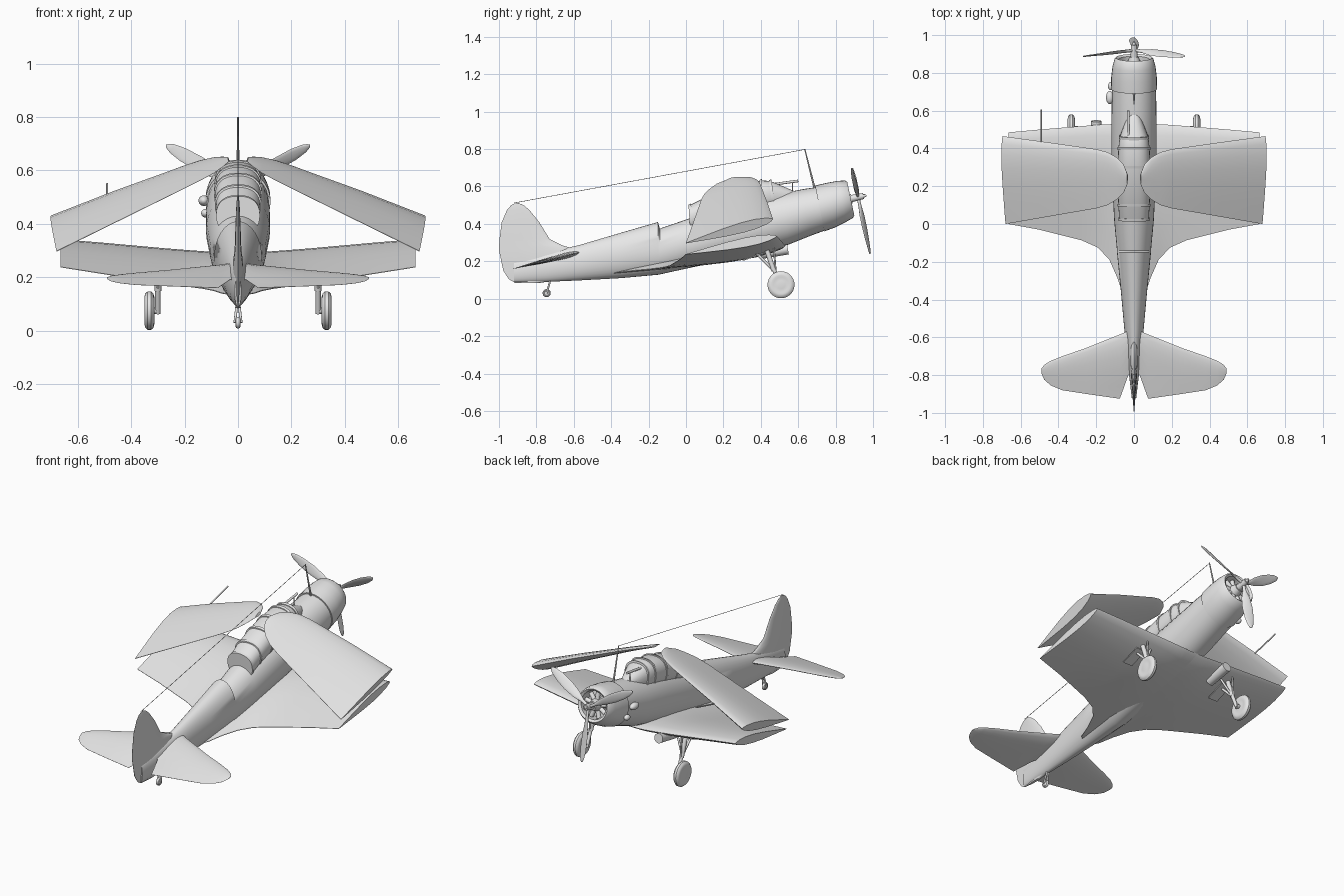
import bpy, bmesh, math
from mathutils import Vector, Matrix

cube = bpy.data.objects.get("Cube")
if cube:
    bpy.data.objects.remove(cube)

grey = bpy.data.materials.new("light grey")
grey.use_nodes = True
grey.diffuse_color = (0.8, 0.8, 0.8, 1)
grey.node_tree.nodes["Principled BSDF"].inputs["Base Color"].default_value = (0.8, 0.8, 0.8, 1)

AXIS = Vector((0, math.cos(0.21), math.sin(0.21)))   # thrust line, nose raised
UP = Vector((0, -AXIS.z, AXIS.y))
SIDE = Vector((1, 0, 0))


def finish(name, bm, mirror=False, sharp=35):
    """Turn a bmesh into a smooth object, optionally mirrored left to right."""
    bmesh.ops.recalc_face_normals(bm, faces=bm.faces)
    mesh = bpy.data.meshes.new(name)
    bm.to_mesh(mesh)
    bm.free()
    mesh.materials.append(grey)
    mesh.shade_smooth()
    mesh.set_sharp_from_angle(angle=math.radians(sharp))
    obj = bpy.data.objects.new(name, mesh)
    bpy.context.collection.objects.link(obj)
    if mirror:
        obj.modifiers.new("mirror", 'MIRROR').use_mirror_merge = False


def loft(bm, rings):
    """Skin a run of equal rings and cap both ends."""
    loops = [[bm.verts.new(p) for p in ring] for ring in rings]
    count = len(loops[0])
    for a, b in zip(loops, loops[1:]):
        for i in range(count):
            j = (i + 1) % count
            bm.faces.new((a[i], a[j], b[j], b[i]))
    bm.faces.new(loops[0])
    bm.faces.new(loops[-1])


def hull_ring(y_top, z_top, y_bot, z_bot, half, power=1.0, count=32):
    """Oval ring spanned by its top point, bottom point and half width."""
    top, bot = Vector((0, y_top, z_top)), Vector((0, y_bot, z_bot))
    mid, rise = (top + bot) / 2, (top - bot) / 2
    ring = []
    for i in range(count):
        a = math.tau * i / count
        c, s = math.cos(a), math.sin(a)
        ring.append(mid + SIDE * math.copysign(abs(s) ** power, s) * half
                    + rise * math.copysign(abs(c) ** power, c))
    return ring


def foil(tail, lead, thick, normal):
    """Aerofoil section between trailing and leading edge."""
    tail, lead, normal = Vector(tail), Vector(lead), Vector(normal).normalized()
    shape = [(0.02, .28), (.08, .62), (.2, .93), (.35, 1), (.55, .82), (.8, .4), (1, .04)]
    upper = [lead.lerp(tail, t) + normal * h * thick / 2 for t, h in shape]
    lower = [lead.lerp(tail, t) - normal * h * thick / 2 for t, h in reversed(shape)]
    return [lead] + upper + lower


def rod(bm, start, end, r1, r2=None, sides=12):
    """Round bar between two points."""
    start, end = Vector(start), Vector(end)
    span = end - start
    turn = span.to_track_quat('Z', 'Y').to_matrix().to_4x4()
    bmesh.ops.create_cone(bm, cap_ends=True, segments=sides, radius1=r1,
                          radius2=r1 if r2 is None else r2, depth=span.length,
                          matrix=Matrix.Translation((start + end) / 2) @ turn)


def ball(bm, centre, size):
    bmesh.ops.create_uvsphere(bm, u_segments=20, v_segments=12, radius=1,
                              matrix=Matrix.Translation(centre) @ Matrix.Diagonal((*size, 1)))


def wheel(bm, centre, radius, width):
    """Lathed tyre with a domed hub, axle along x."""
    profile = [(-.5, .3), (-.42, .55), (-.5, .68), (-.4, .88), (-.16, .99),
               (.16, .99), (.4, .88), (.5, .68), (.42, .55), (.5, .3)]
    loft(bm, [[Vector(centre) + Vector((w * width, r * radius * math.cos(math.tau * i / 28),
               r * radius * math.sin(math.tau * i / 28))) for i in range(28)] for w, r in profile])


# Fuselage, with a step down into the rear cockpit
bm = bmesh.new()
loft(bm, [hull_ring(*s) for s in [
    (.72, .60, .77, .375, .115), (.62, .585, .67, .338, .118), (.5, .56, .55, .29, .12),
    (.3, .52, .32, .228, .12), (.02, .43, .02, .165, .105), (-.14, .375, -.14, .13, .09),
    (-.15, .41, -.15, .128, .09), (-.35, .352, -.35, .11, .07), (-.57, .287, -.57, .098, .05),
    (-.75, .245, -.75, .09, .032), (-.92, .2, -.92, .088, .012)]])
finish("fuselage", bm)

# Cowling with a rolled lip and recessed face
bm = bmesh.new()
loft(bm, [hull_ring(*s) for s in [
    (.69, .605, .74, .36, .122), (.75, .619, .8, .382, .121), (.81, .63, .855, .41, .114),
    (.85, .632, .892, .432, .104), (.862, .625, .9, .445, .096), (.855, .613, .888, .456, .082),
    (.79, .6, .823, .44, .078)]])
finish("cowling", bm)

# Radial engine inside the cowling
bm = bmesh.new()
hub = Vector((0, .92, .543))
rod(bm, hub - AXIS * .11, hub - AXIS * .035, .045, .025, 24)
for i in range(9):
    a = math.tau * i / 9
    out = SIDE * math.sin(a) + UP * math.cos(a)
    base = hub - AXIS * .08
    rod(bm, base + out * .03, base + out * .074, .013)
finish("engine", bm)

# Propeller: hub and three twisted blades
bm = bmesh.new()
rod(bm, hub - AXIS * .05, hub + AXIS * .03, .02, .016, 16)
rod(bm, hub + AXIS * .03, hub + AXIS * .045, .01, .006, 12)
for k in range(3):
    a = math.tau * (k + .5) / 3
    out = SIDE * math.sin(a) + UP * math.cos(a)
    across = SIDE * math.cos(a) - UP * math.sin(a)
    rings = []
    for r, half, twist in [(.01, .008, 45), (.05, .01, 42), (.1, .023, 33), (.17, .029, 26),
                           (.24, .026, 20), (.285, .018, 17), (.305, .009, 16), (.311, .002, 15)]:
        t = math.radians(twist)
        chord = across * math.cos(t) + AXIS * math.sin(t)
        flat = AXIS * math.cos(t) - across * math.sin(t)
        thick = .008 if r < .08 else .004
        rings.append([hub + out * r + chord * half * math.cos(b) + flat * min(thick, half) * math.sin(b)
                      for b in [math.tau * i / 12 for i in range(12)]])
    loft(bm, rings)
finish("propeller", bm)

# Canopy shell with raised frame hoops
canopy = [(.02, .5, .03, .36, .078), (.1, .54, .1, .4, .083), (.2, .583, .2, .43, .086),
          (.3, .614, .3, .45, .086), (.4, .632, .4, .47, .083), (.45, .63, .47, .48, .076),
          (.58, .575, .59, .5, .03)]
bm = bmesh.new()
loft(bm, [hull_ring(*s, .85) for s in canopy])
finish("canopy", bm, sharp=25)
bm = bmesh.new()
for yt, zt, yb, zb, half in canopy[:-1]:
    loft(bm, [hull_ring(yt + d, zt + .006 + d * .35, yb + d, zb, half + .004, .85)
              for d in (-.007, .007)])
finish("canopy_frames", bm)

# Fixed inner wings, flowing into the fuselage at the trailing edge
bm = bmesh.new()
loft(bm, [foil((x, yt, zt), (x, yl, zl), th, (0, -.2, 1)) for x, yt, zt, yl, zl, th in [
    (0, -.42, .13, .53, .28, .07), (.06, -.37, .14, .53, .28, .075), (.09, -.28, .15, .53, .282, .075),
    (.13, -.19, .158, .528, .285, .075), (.19, -.125, .166, .525, .29, .072),
    (.28, -.085, .178, .518, .298, .068), (.5, -.03, .212, .5, .32, .058),
    (.665, 0, .238, .485, .335, .05)]])
finish("inner_wing", bm, True)

# Outer wings folded up and over the back, thinning towards the tip
bm = bmesh.new()
loft(bm, [foil((xt, yt, zt), (xl, yl, zl), .014 + xl * .065, (.38, -.25, .9))
          for xt, yt, zt, xl, yl, zl in [
    (.68, 0, .297, .695, .465, .425), (.45, .04, .41, .46, .433, .52),
    (.2, .083, .533, .2, .396, .617), (.14, .1, .563, .14, .38, .637),
    (.09, .13, .59, .09, .352, .648), (.055, .165, .615, .055, .315, .65),
    (.035, .21, .633, .035, .265, .645)]])
finish("folded_outer_wing", bm, True)

# Tailplane
bm = bmesh.new()
loft(bm, [foil((x, yt, .16 + (yt + .925) * .247), (x, yl, .16 + (yl + .925) * .247), th, (0, -.24, 1))
          for x, yt, yl, th in [
    (0, -.8, -.56, .03), (.03, -.8, -.565, .03), (.075, -.925, -.585, .028), (.25, -.9, -.655, .022),
    (.38, -.88, -.7, .017), (.44, -.855, -.724, .013), (.475, -.825, -.745, .009), (.49, -.79, -.765, .004)]])
finish("tailplane", bm, True)

# Fin and rudder
bm = bmesh.new()
loft(bm, [foil((0, yt, z), (0, yl, z), th, SIDE) for z, yt, yl, th in [
    (.085, -.915, -.78, .016), (.105, -.948, -.65, .026), (.15, -.977, -.6, .04), (.26, -1, -.58, .038),
    (.285, -.999, -.66, .03), (.32, -.997, -.73, .024), (.41, -.985, -.785, .018),
    (.475, -.957, -.838, .012), (.5, -.935, -.868, .007), (.511, -.912, -.895, .003)]])
finish("fin_and_rudder", bm)

# Main landing gear: wheel, leg, braces and door
bm = bmesh.new()
wheel(bm, (.332, .508, .075), .073, .038)
rod(bm, (.297, .508, .075), (.34, .508, .075), .012)
finish("main_wheel", bm, True)
bm = bmesh.new()
rod(bm, (.3, .508, .065), (.3, .47, .155), .01)
rod(bm, (.3, .47, .15), (.3, .425, .28), .013)
rod(bm, (.3, .47, .15), (.3, .36, .26), .007)
rod(bm, (.3, .465, .16), (.24, .43, .27), .006)
rod(bm, (.3, .48, .14), (.3, .47, .27), .005)
finish("main_gear_leg", bm, True)
bm = bmesh.new()
lean = Matrix.Rotation(.35, 4, 'X')
bmesh.ops.create_cube(bm, matrix=Matrix.Translation((.3, .36, .225)) @ lean
                      @ Matrix.Diagonal((.06, .12, .006, 1)))
finish("gear_door", bm, True)

# Tail wheel and fork
bm = bmesh.new()
wheel(bm, (0, -.745, .03), .022, .018)
rod(bm, (.012, -.745, .03), (.004, -.725, .1), .005)
rod(bm, (-.012, -.745, .03), (-.004, -.725, .1), .005)
finish("tail_wheel", bm)

# Aerial mast and wire
bm = bmesh.new()
rod(bm, (0, .69, .58), (0, .635, .8), .006, .003, 8)
finish("aerial_mast", bm)
bm = bmesh.new()
rod(bm, (0, .635, .798), (0, -.92, .512), .0015, None, 6)
finish("aerial_wire", bm)

# Small fittings: sight tube, air probe, oil cooler, side scoops
bm = bmesh.new()
rod(bm, (-.03, .47, .612), (-.03, .6, .63), .007)
rod(bm, (-.03, .57, .56), (-.03, .57, .628), .003)
finish("sight_tube", bm)
bm = bmesh.new()
rod(bm, (-.49, .41, .5), (-.49, .605, .55), .004)
finish("air_probe", bm)
bm = bmesh.new()
rod(bm, (-.2, .4, .24), (-.2, .545, .265), .028, None, 24)
finish("oil_cooler", bm)
bm = bmesh.new()
ball(bm, (-.128, .67, .487), (.02, .035, .02))
ball(bm, (-.122, .73, .44), (.016, .022, .016))
finish("side_scoops", bm)
